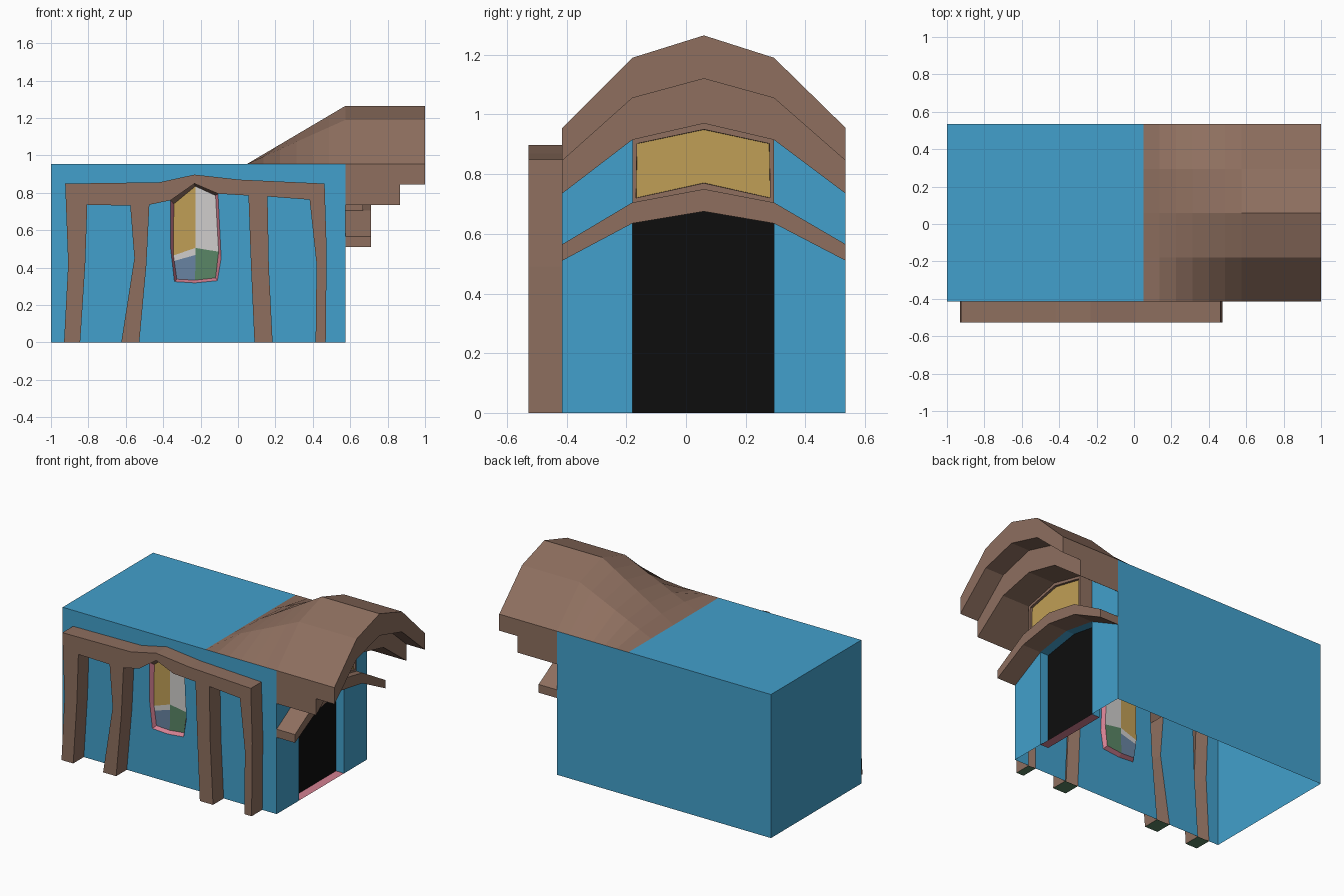
import bpy, bmesh

if "Cube" in bpy.data.objects:
    bpy.data.objects.remove(bpy.data.objects["Cube"])

def lin(c):
    c /= 255
    return c / 12.92 if c <= 0.04045 else ((c + 0.055) / 1.055) ** 2.4

MATS = {}
for name, rgb in {"wall blue": (66, 160, 204), "timber brown": (142, 111, 95),
                  "sill pink": (212, 128, 146), "door black": (13, 13, 13),
                  "glass yellow": (192, 159, 86), "glass white": (208, 206, 204),
                  "glass slate": (104, 132, 162), "glass green": (90, 134, 102)}.items():
    m = bpy.data.materials.new(name)
    m.diffuse_color = (*[lin(c) for c in rgb], 1)
    m.use_nodes = True
    m.node_tree.nodes["Principled BSDF"].inputs["Base Color"].default_value = m.diffuse_color
    MATS[name] = m

def build(name, polys, inset=None):
    """polys: list of (points, material name); makes one welded flat-shaded object."""
    bm = bmesh.new()
    used = []
    for pts, mat in polys:
        if mat not in used:
            used.append(mat)
        f = bm.faces.new([bm.verts.new(p) for p in pts])
        f.material_index = used.index(mat)
    bmesh.ops.remove_doubles(bm, verts=bm.verts, dist=0.0005)
    bmesh.ops.recalc_face_normals(bm, faces=bm.faces)
    if inset:  # recess the face that points most to +x
        face = max(bm.faces, key=lambda f: f.calc_center_median().x)
        bmesh.ops.inset_individual(bm, faces=[face], thickness=0.02)
        out = bmesh.ops.inset_individual(bm, faces=[face], thickness=0.001, depth=-0.015)
        used.append(inset)
        face.material_index = len(used) - 1
    me = bpy.data.meshes.new(name)
    bm.to_mesh(me)
    bm.free()
    for u in used:
        me.materials.append(MATS[u])
    ob = bpy.data.objects.new(name, me)
    bpy.context.collection.objects.link(ob)
    return ob

BLUE, BROWN = "wall blue", "timber brown"
X0, X1, Y0, Y1, H = -1.0, 0.575, -0.415, 0.535, 0.955
YF = -0.527                      # front of the timber frame
YS = (Y0, -0.18, 0.06, 0.295, Y1)

def arch(x, side, mid, top):
    return [(x, y, z) for y, z in zip(YS, (side, mid, top, mid, side))]

def front(pts, y=Y0):
    return [(x, y, z) for x, z in pts]

# outlines on the front wall, as (x, z)
outer = [(-.93, 0), (-.908, .42), (-.924, .849), (-.42, .856), (-.233, .897),
         (.01, .87), (.463, .849), (.474, .49), (.469, 0)]
bay_right = [(.415, 0), (.42, .42), (.383, .763), (.158, .78), (.165, .4), (.185, 0)]
bay_left = [(-.624, 0), (-.554, .45), (-.576, .731), (-.806, .736), (-.817, .415), (-.844, 0)]
post_c = [(.088, 0), (.07, .4), (.056, .785)]
post_b = [(-.474, .736), (-.49, .415), (-.528, 0)]
win_top = [(-.107, .795), (-.233, .849), (-.36, .76)]
win_low = [(-.09, .45), (-.11, .33), (-.23, .318), (-.34, .325), (-.36, .5)]

# walls: hollow blue shell, open below, with holes behind the frame
lintel = arch(X1, .735, .915, .97)
door_top = [(X1, -.18, .635), (X1, .06, .675), (X1, .295, .635)]
build("walls", [
    (front(outer + [(X1, 0), (X1, H), (X0, H), (X0, 0)]), BLUE),
    (front(bay_right), BLUE), (front(bay_left), BLUE),
    (front(post_c + win_top[:1] + win_low + win_top[2:] + post_b), BLUE),
    ([(X0, Y0, 0), (X0, Y1, 0), (X0, Y1, H), (X0, Y0, H)], BLUE),
    ([(X0, Y1, 0), (X1, Y1, 0), (X1, Y1, H), (X0, Y1, H)], BLUE),
    ([(X0, Y0, H), (.05, Y0, H), (.05, Y1, H), (X0, Y1, H)], BLUE),
    ([(X1, Y0, 0), (X1, -.18, 0)] + door_top + [(X1, .295, 0), (X1, Y1, 0)] + lintel[::-1], BLUE)])

# timber frame: open-backed extrusion of its outline
ring = outer + bay_right + post_c + win_top + post_b + bay_left
frame = [(front(ring, YF), BROWN)]
for a, b in zip(ring, ring[1:] + ring[:1]):
    foot = a[1] == b[1] == 0
    frame.append((front([a, b], Y0) + front([b, a], YF), "glass green" if foot else BROWN))
build("timber_frame", frame)

# stained window: sloped surround and panes
hole = win_top + win_low
C, M, N, E = (-.228, .505), (-.226, .468), (-.345, .465), (-.343, .435)
glass = [(-.12, .785), (-.228, .835), (-.343, .74), (-.104, .485),
         (-.12, .345), (-.23, .333), (-.327, .338), N]
R1, T, L1, R2, R3, B, L3, _ = glass
order = (0, 1, 2, 7, 6, 5, 4, 3)
YG = -.39
surround = []
for i, j in zip(order, order[1:] + order[:1]):
    high = i < 3 and j < 3
    surround.append((front([hole[i], hole[j]]) + front([glass[j], glass[i]], YG),
                     BROWN if high else "sill pink"))
build("window_surround", surround)
build("window_panes", [(front(p, YG), m) for p, m in (
    ([L1, T, C, N], "glass yellow"), ([T, R1, R2, C], "glass white"),
    ([N, C, M, E], "glass white"), ([E, M, B, L3], "glass slate"),
    ([C, R2, R3, B, M], "glass green"))])

def loft(rows, cap_from=0):
    polys = [([a[i], a[i + 1], b[i + 1], b[i]], BROWN)
             for a, b in zip(rows, rows[1:]) for i in range(len(a) - 1)]
    return polys + [([r[k] for r in rows[cap_from:]], BROWN) for k in (0, -1)]

# roof hood: rises out of the flat roof, then a stepped arched overhang
STEPS = 6
rise = []
for s in range(STEPS + 1):
    t = s / STEPS
    rise.append(arch(.05 + t * (X1 - .05), H, H + t * .235, H + t * .31))
build("roof_hood", loft(rise + [
    arch(1, H, 1.19, 1.265), arch(1, .845, 1.055, 1.12), arch(.865, .845, 1.055, 1.12),
    arch(.865, .735, .915, .97), lintel], STEPS))

# small arched awning over the door
build("door_awning", loft([
    arch(X1, .565, .705, .75), arch(.71, .565, .705, .75),
    arch(.71, .51, .635, .675), arch(X1, .51, .635, .675)]))

# transom window box with recessed yellow pane
yz = [(-.18, .705), (.06, .75), (.295, .705), (.295, .915), (.06, .97), (-.18, .915)]
XW = .667
box = [([(XW, y, z) for y, z in yz], BROWN)]
for k in (2, 5):
    (ya, za), (yb, zb) = yz[k], yz[(k + 1) % 6]
    box.append(([(X1, ya, za), (XW, ya, za), (XW, yb, zb), (X1, yb, zb)], BROWN))
build("transom_window", box, inset="glass yellow")

# doorway: blue jambs, pink threshold, black door
XD = .515
path = [(X1, -.18, 0)] + door_top + [(X1, .295, 0)]
back = [(XD, y, z) for _, y, z in path]
build("door_jambs", [([path[i], path[i + 1], back[i + 1], back[i]], BLUE) for i in range(4)])
build("threshold", [([path[0], path[-1], back[-1], back[0]], "sill pink")])
build("door", [(back, "door black")])
